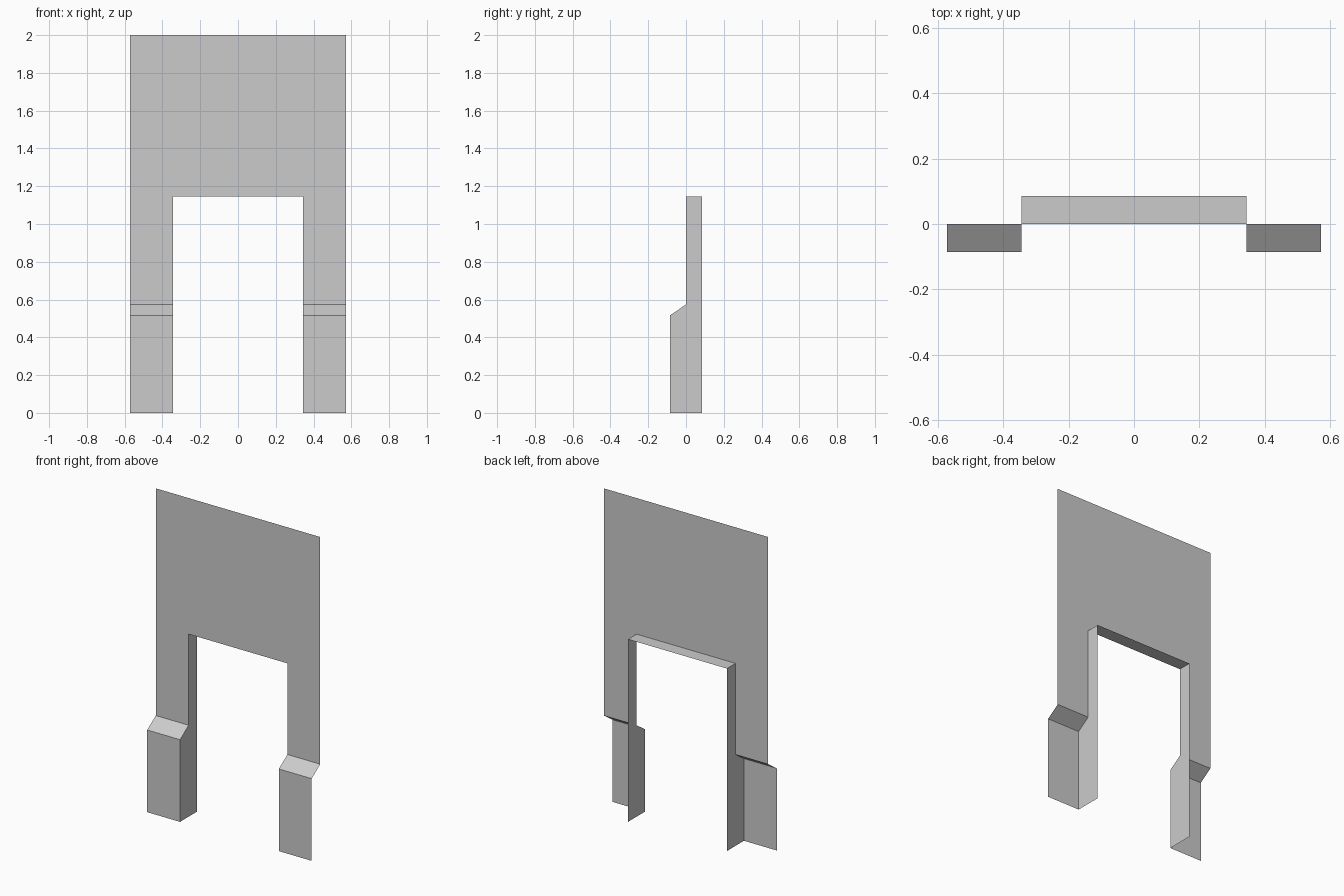
import bpy

if "Cube" in bpy.data.objects:
    bpy.data.objects.remove(bpy.data.objects["Cube"])

HALF_W, OPEN_W = 0.571, 0.343      # outer and opening half widths
OPEN_H, TOP = 1.146, 2.0           # opening and wall heights
DEPTH = 0.085                      # plinth projection and reveal depth
PLINTH, SLOPE = 0.516, 0.574       # bottom and top of the sloped cap


def sheet(name, verts, faces, mirrored=False):
    """Open surface, optionally mirrored across x = 0."""
    mesh = bpy.data.meshes.new(name)
    mesh.from_pydata(verts, [], faces)
    mesh.update()
    obj = bpy.data.objects.new(name, mesh)
    bpy.context.collection.objects.link(obj)
    if mirrored:
        obj.modifiers.new("Mirror", 'MIRROR').use_axis[0] = True
    return obj


# Front wall: one flat panel with the doorway notch, facing -y
wall = [(-HALF_W, SLOPE), (-OPEN_W, SLOPE), (-OPEN_W, OPEN_H), (OPEN_W, OPEN_H),
        (OPEN_W, SLOPE), (HALF_W, SLOPE), (HALF_W, TOP), (-HALF_W, TOP)]
sheet("front_wall", [(x, 0, z) for x, z in wall], [range(len(wall))])

# Plinth: projecting base with a sloped cap on each side of the doorway
profile = [(-DEPTH, 0), (-DEPTH, PLINTH), (0, SLOPE)]
verts = [(x, y, z) for y, z in profile for x in (OPEN_W, HALF_W)]
sheet("plinth", verts, [(i, i + 1, i + 3, i + 2) for i in (0, 2)], True)

# Door jambs: inner sides following the plinth profile, facing the opening
jamb = profile + [(0, OPEN_H), (DEPTH, OPEN_H), (DEPTH, 0)]
sheet("door_jamb", [(OPEN_W, y, z) for y, z in jamb], [range(len(jamb))], True)

# Door soffit: underside of the opening, facing down
sheet("door_soffit",
      [(-OPEN_W, 0, OPEN_H), (-OPEN_W, DEPTH, OPEN_H),
       (OPEN_W, DEPTH, OPEN_H), (OPEN_W, 0, OPEN_H)], [(0, 1, 2, 3)])
